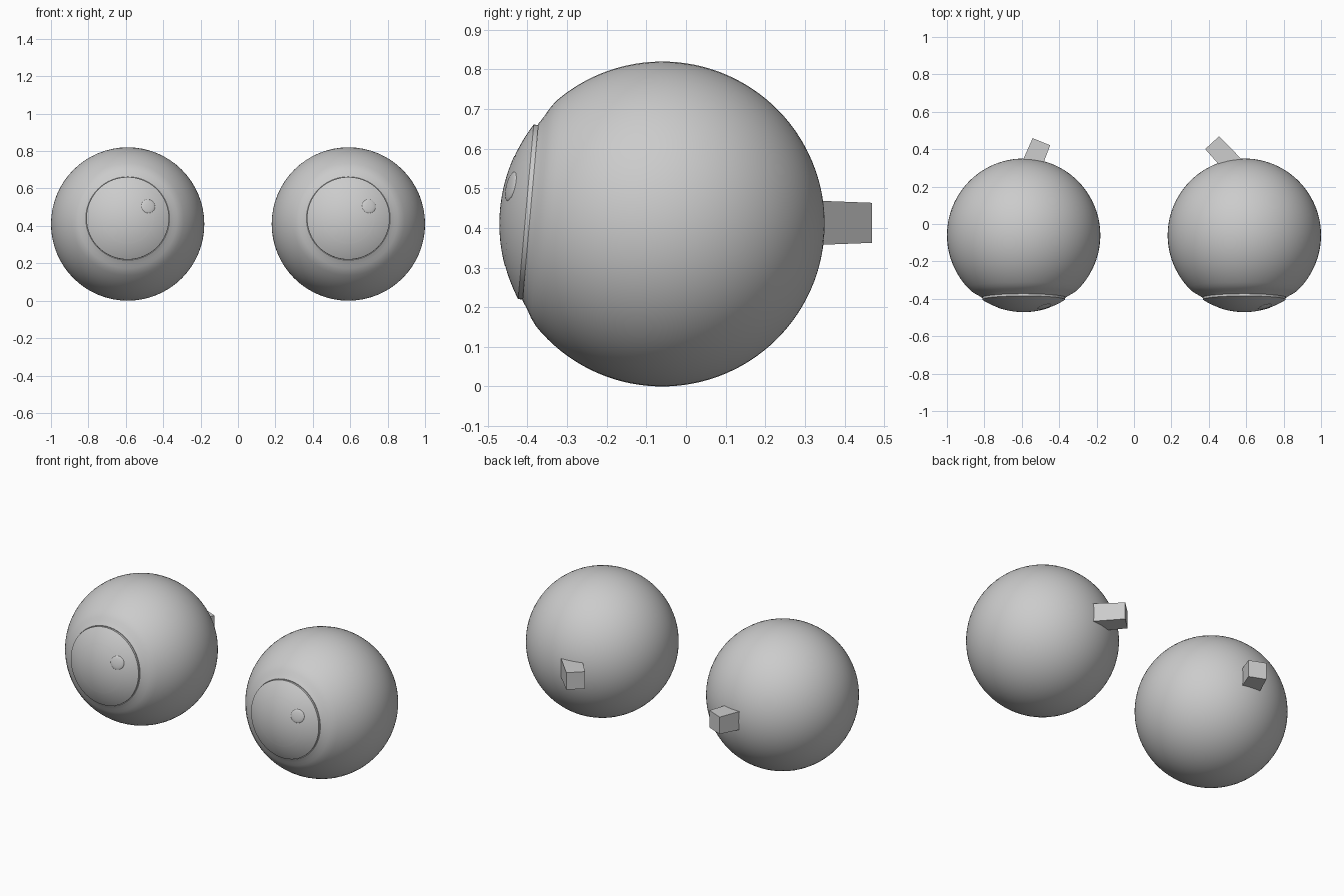
import bpy, bmesh, math
from mathutils import Matrix, Vector

if "Cube" in bpy.data.objects:
    bpy.data.objects.remove(bpy.data.objects["Cube"])

R = 0.41            # eyeball radius
RIM = 0.221         # radius of the iris rim
TILT = math.radians(5.1)


def finish(bm, name, matrix, smooth=True):
    bmesh.ops.recalc_face_normals(bm, faces=bm.faces)
    me = bpy.data.meshes.new(name)
    bm.to_mesh(me)
    bm.free()
    ob = bpy.data.objects.new(name, me)
    bpy.context.collection.objects.link(ob)
    ob.matrix_world = matrix
    if smooth:
        bpy.ops.object.select_all(action='DESELECT')
        ob.select_set(True)
        bpy.context.view_layer.objects.active = ob
        bpy.ops.object.shade_smooth_by_angle(angle=math.radians(35))
    return ob


def lathe(name, profile, matrix, steps=64):
    """Revolve (radius, height) points around local z."""
    bm = bmesh.new()
    vs = [bm.verts.new((r, 0, h)) for r, h in profile]
    es = [bm.edges.new(p) for p in zip(vs, vs[1:])]
    bmesh.ops.spin(bm, geom=vs + es, axis=(0, 0, 1), cent=(0, 0, 0),
                   angle=math.tau, steps=steps, use_merge=True)
    bmesh.ops.remove_doubles(bm, verts=bm.verts, dist=1e-5)
    return finish(bm, name, matrix)


def arc(radius, a0, a1, n):
    """Points on a circle, angles measured from the +z pole."""
    return [(radius * math.sin(a), radius * math.cos(a))
            for a in (a0 + (a1 - a0) * i / n for i in range(n + 1))]


def eye(side, x, stalk_end, stalk_dir):
    centre = Vector((x, -0.06, R))
    gaze = Matrix.Translation(centre) @ Matrix.Rotation(math.pi / 2 - TILT, 4, 'X')

    # eyeball with a soft dip leading into the iris rim
    ball = arc(R, math.pi, math.asin(0.285 / R), 44)
    dip = [(0.265, 0.309), (0.247, 0.319), (0.233, 0.328), (0.224, 0.334),
           (0.218, 0.332), (0.0, 0.332)]
    lathe(side + "_eyeball", ball + dip, gaze)

    # domed iris cap with a thin rim
    cap = arc(R, math.asin(RIM / R), 0, 16)
    lathe(side + "_iris", [(0, 0.333), (RIM, 0.333)] + cap, gaze)

    # faint raised pupil
    lathe(side + "_pupil", arc(R + 0.001, math.asin(0.14 / R), 0, 10), gaze)

    # glint dot lying on the dome
    normal = Vector((0.11, -0.383, 0.095)).normalized()
    bm = bmesh.new()
    bmesh.ops.create_uvsphere(bm, u_segments=32, v_segments=16, radius=0.038)
    bmesh.ops.scale(bm, vec=(1, 1, 0.2), verts=bm.verts)
    place = (Matrix.Translation(centre + normal * (R - 0.002))
             @ normal.to_track_quat('Z', 'Y').to_matrix().to_4x4())
    finish(bm, side + "_glint", place)

    # square tapered stalk at the back
    d = Vector(stalk_dir).normalized()
    length = 0.2
    bm = bmesh.new()
    bmesh.ops.create_cone(bm, cap_ends=True, segments=4, depth=length,
                          radius1=0.056 * math.sqrt(2), radius2=0.0505 * math.sqrt(2),
                          matrix=Matrix.Rotation(math.pi / 4, 4, 'Z'))
    place = (Matrix.Translation(Vector(stalk_end) - d * length / 2)
             @ d.to_track_quat('Z', 'Y').to_matrix().to_4x4())
    finish(bm, side + "_stalk", place, smooth=False)


eye("left", -0.59, (-0.495, 0.44, 0.413), (0.38, 0.925, 0))
eye("right", 0.59, (0.418, 0.435, 0.413), (-0.68, 0.735, 0))
